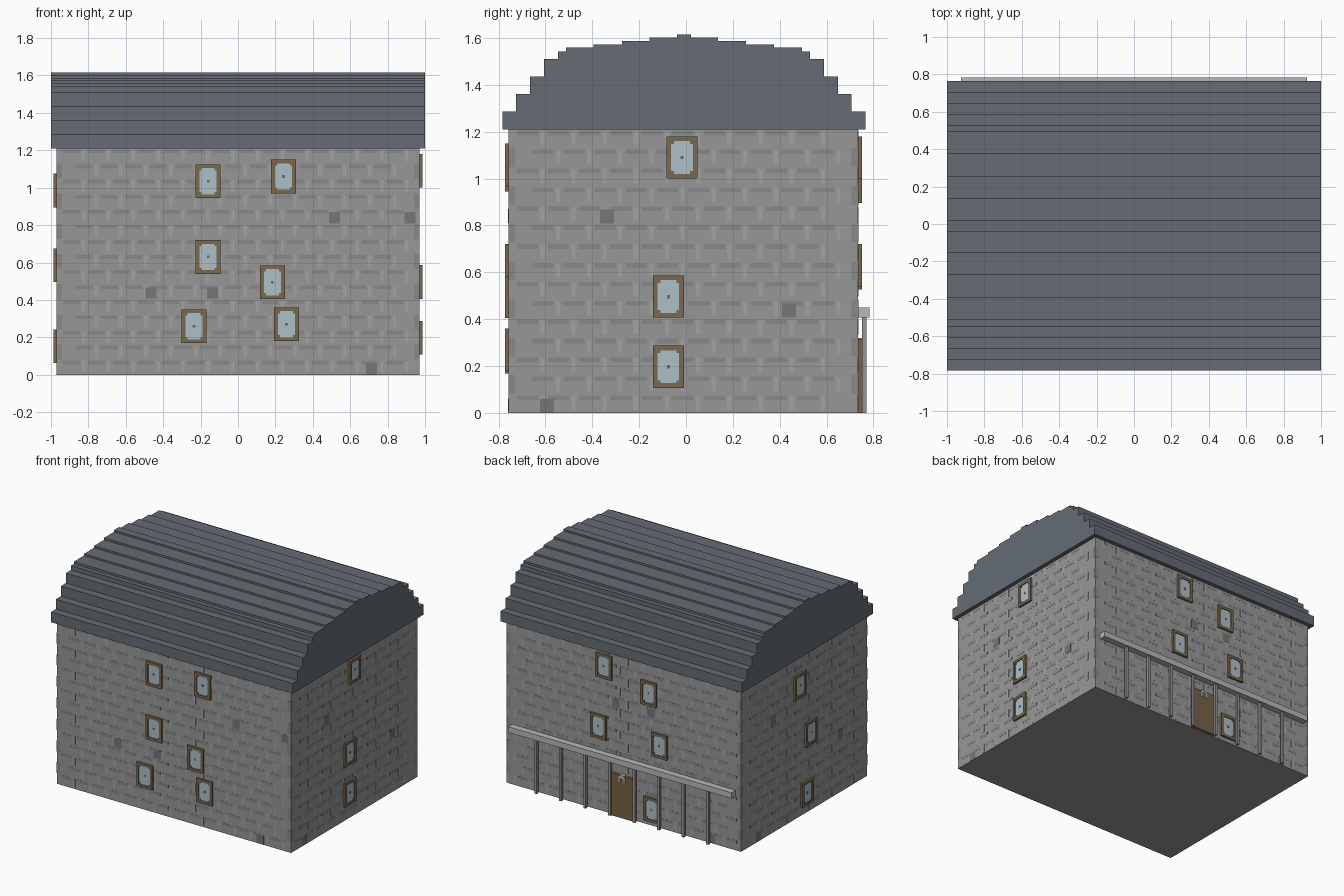
import bpy, bmesh
from mathutils import Matrix, Vector

if "Cube" in bpy.data.objects:
    bpy.data.objects.remove(bpy.data.objects["Cube"])

X0, X1, Y0, Y1, H = -0.97, 0.97, -0.757, 0.735, 1.21


def material(name, rgb):
    m = bpy.data.materials.new(name)
    m.diffuse_color = (*rgb, 1)
    m.use_nodes = True
    m.node_tree.nodes["Principled BSDF"].inputs["Base Color"].default_value = m.diffuse_color
    return m


STONE = material("stone", (0.31, 0.31, 0.31))
DARK = material("dark_stone", (0.25, 0.25, 0.25))
LIGHT = material("light_stone", (0.36, 0.36, 0.36))
WORN = material("worn_stone", (0.18, 0.18, 0.18))
SLATE = material("slate", (0.13, 0.15, 0.175))
WOOD = material("window_wood", (0.19, 0.14, 0.08))
DOOR = material("door_wood", (0.18, 0.125, 0.06))
GLASS = material("glass", (0.42, 0.52, 0.58))
TRIM = material("trim", (0.48, 0.48, 0.48))
POST = material("post_stone", (0.30, 0.30, 0.30))


def finish(name, bm, mat):
    bmesh.ops.recalc_face_normals(bm, faces=bm.faces)
    me = bpy.data.meshes.new(name)
    bm.to_mesh(me)
    bm.free()
    me.materials.append(mat)
    ob = bpy.data.objects.new(name, me)
    bpy.context.collection.objects.link(ob)
    return ob


def boxes(name, mat, items):
    """One object from (min corner, max corner) pairs."""
    bm = bmesh.new()
    for a, b in items:
        a, b = Vector(a), Vector(b)
        m = Matrix.Translation((a + b) / 2) @ Matrix.Diagonal((*(b - a), 1))
        bmesh.ops.create_cube(bm, size=1, matrix=m)
    return finish(name, bm, mat)


def on_wall(side, u0, u1, z0, z1, out, back=0.004):
    """Box lying on a wall: u runs along the wall, out is how far it stands proud."""
    if side == "front":
        return (u0, Y0 - out, z0), (u1, Y0 + back, z1)
    if side == "back":
        return (u0, Y1 - back, z0), (u1, Y1 + out, z1)
    if side == "right":
        return (X1 - back, u0, z0), (X1 + out, u1, z1)
    return (X0 - out, u0, z0), (X0 + back, u1, z1)


SPAN = {"front": (X0, X1), "back": (X0, X1), "left": (Y0, Y1), "right": (Y0, Y1)}

# Wall block
boxes("walls", STONE, [((X0, Y0, 0), (X1, Y1, H))])

# Masonry: dark course shadows, light joints, corner stones
dashes, joints, quoins = [], [], []
ROW, BRICK = H / 15, 0.133
for side, (a, b) in SPAN.items():
    for r in range(15):
        z = r * ROW
        u = a + 0.035 + (BRICK / 2 if r % 2 else 0)
        while u + BRICK < b - 0.02:
            dashes.append(on_wall(side, u, u + 0.09, z + 0.055, z + 0.075, 0.0008))
            joints.append(on_wall(side, u + 0.1, u + 0.118, z + 0.012, z + 0.072, 0.0008))
            u += BRICK
        if r % 2:
            quoins += [on_wall(side, a, a + 0.028, z, z + ROW, 0.0008),
                       on_wall(side, b - 0.028, b, z, z + ROW, 0.0008)]
boxes("course_shadows", DARK, dashes)
boxes("brick_joints", LIGHT, joints)
boxes("corner_stones", DARK, quoins)

# Worn single stones
worn = {
    "front": [(0.516, 0.84), (0.92, 0.84), (-0.465, 0.437), (-0.137, 0.437), (0.714, 0.032)],
    "right": [(-0.338, 0.838), (0.44, 0.436), (-0.594, 0.032)],
    "back": [(0.066, 0.838), (-0.224, 0.838), (-0.72, 0.032)],
    "left": [(0.356, 0.838), (-0.44, 0.436), (0.53, 0.032)],
}
boxes("worn_stones", WORN, [on_wall(s, u - 0.03, u + 0.03, z - 0.03, z + 0.03, 0.0016)
                            for s, pts in worn.items() for u, z in pts])

# Windows: frame bars, corner blocks, centre stud and pane
windows = {
    "front": [(-0.16, 1.035), (0.243, 1.06), (-0.16, 0.63), (0.184, 0.495),
              (-0.235, 0.259), (0.259, 0.27)],
    "right": [(-0.017, 1.09), (-0.075, 0.496), (-0.075, 0.197)],
    "back": [(0.16, 1.09), (-0.21, 0.985), (0.205, 0.63), (-0.3, 0.616), (-0.235, 0.12)],
    "left": [(0.047, 0.985), (-0.083, 0.586), (-0.037, 0.152)],
}
W, HH, T = 0.066, 0.09, 0.02
for side, pts in windows.items():
    frame, pane = [], []
    for u, z in pts:
        for s in (-1, 1):
            o, i = s * W, s * (W - T)
            frame.append(on_wall(side, u + min(o, i), u + max(o, i), z - HH, z + HH, 0.016))
            o, i = s * HH, s * (HH - T)
            frame.append(on_wall(side, u - W + T, u + W - T, z + min(o, i), z + max(o, i), 0.016))
            for t in (-1, 1):
                cu, cz = u + s * (W - T - 0.006), z + t * (HH - T - 0.006)
                frame.append(on_wall(side, cu - 0.006, cu + 0.006, cz - 0.006, cz + 0.006, 0.013))
        frame.append(on_wall(side, u - 0.007, u + 0.007, z - 0.007, z + 0.007, 0.013))
        pane.append(on_wall(side, u - W + T, u + W - T, z - HH + T, z + HH - T, 0.010))
    boxes(side + "_window_frames", WOOD, frame)
    boxes(side + "_window_panes", GLASS, pane)

# Stepped roof: right half of the outline, mirrored about the ridge
steps = [(0.774, 1.287), (0.716, 1.36), (0.657, 1.436), (0.597, 1.51), (0.538, 1.543),
         (0.504, 1.56), (0.385, 1.573), (0.265, 1.587), (0.146, 1.602), (0.03, 1.615)]
RIDGE = -0.009
half, low = [], H
for y, top in steps:
    half += [(y, low), (y, top)]
    low = top
outline = half + [(-y, z) for y, z in reversed(half)]
bm = bmesh.new()
face = bm.faces.new([bm.verts.new((-1, y + RIDGE, z)) for y, z in outline])
ext = bmesh.ops.extrude_face_region(bm, geom=[face], use_keep_orig=True)
bmesh.ops.translate(bm, vec=(2, 0, 0),
                    verts=[v for v in ext["geom"] if isinstance(v, bmesh.types.BMVert)])
finish("roof", bm, SLATE)

# Rear door with a small arched knocker at its head
boxes("door", DOOR, [on_wall("back", -0.095, 0.095, 0, 0.316, 0.022)])
boxes("door_arch", TRIM, [on_wall("back", -0.028, -0.014, 0.268, 0.312, 0.026),
                          on_wall("back", 0.014, 0.028, 0.268, 0.312, 0.026),
                          on_wall("back", -0.02, 0.02, 0.3, 0.32, 0.026)])

# Rear ledge carried by eight posts
boxes("ledge", TRIM, [((-0.925, Y1 - 0.004, 0.406), (0.925, 0.783, 0.449))])
boxes("ledge_posts", POST, [((x - 0.01, 0.751, 0), (x + 0.01, 0.77, 0.408))
                            for x in (-0.714 + 0.203 * i for i in range(8))])
